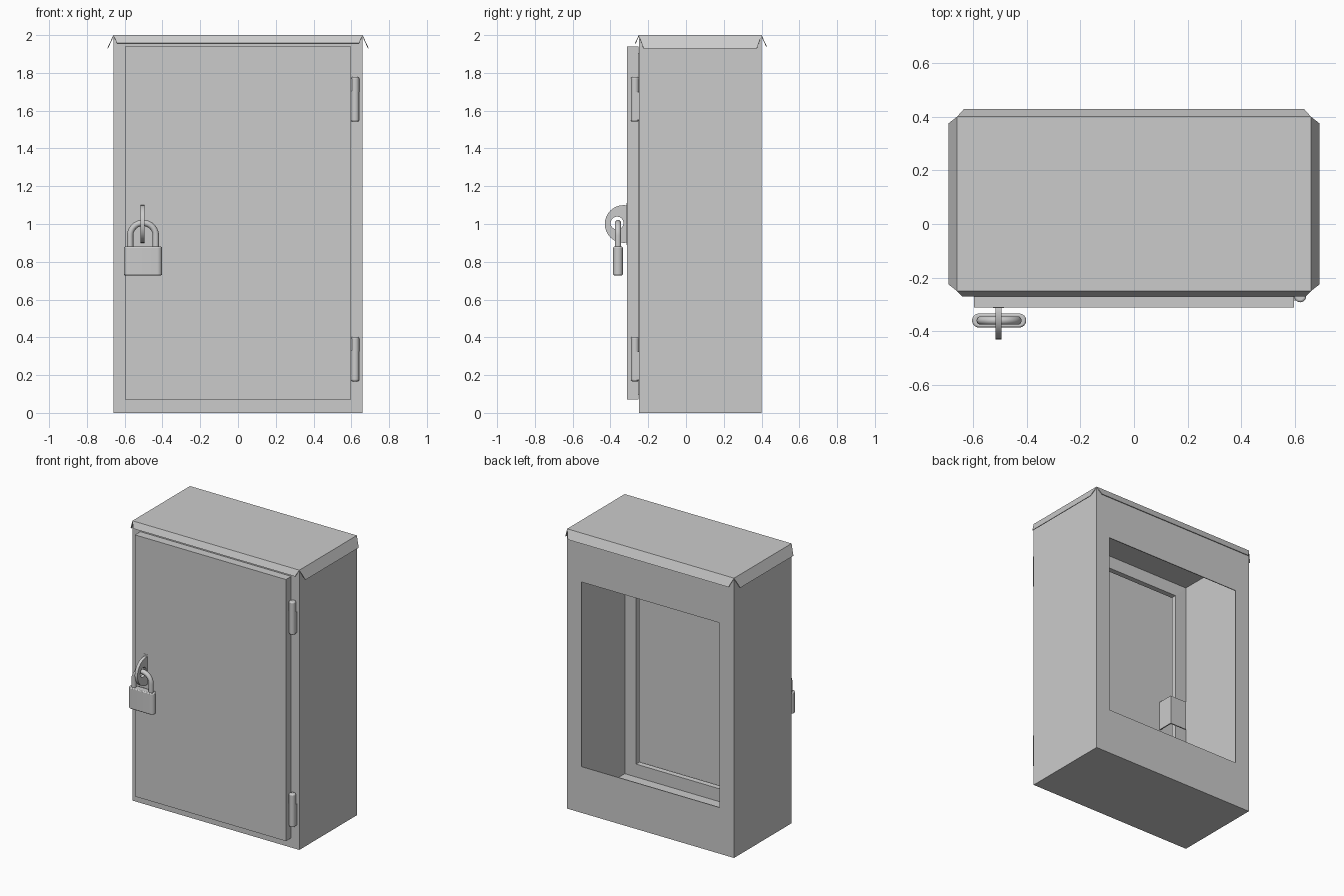
import bpy, bmesh, math
from mathutils import Vector

if "Cube" in bpy.data.objects:
    bpy.data.objects.remove(bpy.data.objects["Cube"])


def mesh_object(name, verts, faces, thickness=0, offset=-1):
    me = bpy.data.meshes.new(name)
    me.from_pydata(verts, [], faces)
    ob = bpy.data.objects.new(name, me)
    bpy.context.collection.objects.link(ob)
    if thickness:
        m = ob.modifiers.new("sheet", "SOLIDIFY")
        m.thickness, m.offset = thickness, offset
    return ob


def rect_loft(name, rings, cap=False, thickness=0.006):
    """Bridge rectangles (x half width, z low, z high, y), back to front."""
    verts, faces = [], []
    for hx, z0, z1, y in rings:
        verts += [(-hx, y, z0), (hx, y, z0), (hx, y, z1), (-hx, y, z1)]
    for r in range(len(rings) - 1):
        for i in range(4):
            j = (i + 1) % 4
            faces.append((r * 4 + i, r * 4 + j, r * 4 + 4 + j, r * 4 + 4 + i))
    if cap:
        n = len(verts)
        faces.append((n - 4, n - 3, n - 2, n - 1))
    return mesh_object(name, verts, faces, thickness)


def box(name, lo, hi):
    bpy.ops.mesh.primitive_cube_add(size=1, location=[(a + b) / 2 for a, b in zip(lo, hi)])
    ob = bpy.context.object
    ob.name = name
    ob.scale = [b - a for a, b in zip(lo, hi)]
    bpy.ops.object.transform_apply(location=False, rotation=False, scale=True)
    return ob


def bevel(ob, width, segments=3):
    m = ob.modifiers.new("rounding", "BEVEL")
    m.width, m.segments, m.limit_method = width, segments, "ANGLE"
    m.angle_limit = math.radians(40)


def smooth(ob):
    bpy.ops.object.select_all(action="DESELECT")
    ob.select_set(True)
    bpy.context.view_layer.objects.active = ob
    bpy.ops.object.shade_smooth_by_angle(angle=math.radians(35))


# Sheet metal housing: window in the back, door opening with a lip in front
rect_loft("housing", [(0.546, 0.33, 1.65, 0.40), (0.66, 0, 2, 0.40),
                      (0.66, 0, 2, -0.25), (0.567, 0.095, 1.905, -0.25),
                      (0.567, 0.095, 1.905, -0.28)])

# Hollow tray door
rect_loft("door", [(0.597, 0.07, 1.94, -0.252), (0.597, 0.07, 1.94, -0.312)], cap=True)

# Flared rain skirt around the roof
for name, quad in {
    "roof_skirt_front": [(-.66, -.25, 2), (-.64, -.27, 1.957), (.64, -.27, 1.957), (.66, -.25, 2)],
    "roof_skirt_back": [(.66, .40, 2), (.635, .428, 1.94), (-.635, .428, 1.94), (-.66, .40, 2)],
    "roof_skirt_right": [(.66, -.25, 2), (.692, -.225, 1.93), (.692, .375, 1.93), (.66, .40, 2)],
    "roof_skirt_left": [(-.66, .40, 2), (-.692, .375, 1.93), (-.692, -.225, 1.93), (-.66, -.25, 2)],
}.items():
    mesh_object(name, quad, [(0, 1, 2, 3)], 0.004)

# Hinges: rounded barrel with one leaf on the housing and one on the door
for tag, z in (("upper", 1.66), ("lower", 0.285)):
    bpy.ops.mesh.primitive_cylinder_add(vertices=24, radius=0.022, depth=0.235,
                                        location=(0.62, -0.27, z))
    barrel = bpy.context.object
    barrel.name = tag + "_hinge_barrel"
    bevel(barrel, 0.008)
    smooth(barrel)
    box(tag + "_hinge_housing_leaf", (0.615, -0.272, z - 0.11), (0.642, -0.248, z + 0.04))
    box(tag + "_hinge_door_leaf", (0.594, -0.285, z + 0.045), (0.622, -0.255, z + 0.11))

# Hasp: rounded plate with a round hole standing out of the door
bm = bmesh.new()
N = 32
cy, cz, R = -0.33, 1.0, 0.10
hy, hz, r = -0.365, 1.005, 0.034
grid = []
for x in (-0.516, -0.494):
    outer, inner = [], []
    for i in range(N):
        a = 2 * math.pi * i / N
        c, s = math.cos(a), math.sin(a)
        outer.append(bm.verts.new((x, min(cy + R * c, -0.30), cz + R * s)))
        inner.append(bm.verts.new((x, hy + r * c, hz + r * s)))
    grid.append((outer, inner))
(o0, i0), (o1, i1) = grid
for i in range(N):
    j = (i + 1) % N
    for a, b in ((o0, i0), (i0, i1), (i1, o1), (o1, o0)):
        bm.faces.new((a[i], a[j], b[j], b[i]))
bmesh.ops.recalc_face_normals(bm, faces=bm.faces)
me = bpy.data.meshes.new("hasp_plate")
bm.to_mesh(me)
bm.free()
hasp = bpy.data.objects.new("hasp_plate", me)
bpy.context.collection.objects.link(hasp)
smooth(hasp)
box("hasp_slot_trim", (-0.525, -0.314, 0.89), (-0.485, -0.308, 1.11))

# Catch hook on the inside of the door, reaching behind the lip
box("catch_web", (-0.486, -0.31, 0.87), (-0.478, -0.19, 1.08))
box("catch_plate", (-0.61, -0.198, 0.87), (-0.478, -0.19, 1.08))

# Padlock body: stadium outline extruded upward
px, py = -0.503, -0.36
hw, hr, n = 0.075, 0.026, 12
outline = []
for side, start in ((1, -90), (-1, 90)):
    for i in range(n + 1):
        a = math.radians(start + 180 * i / n)
        outline.append((px + side * hw + hr * math.cos(a), py + hr * math.sin(a)))
k = len(outline)
verts = [(x, y, z) for z in (0.728, 0.88) for x, y in outline]
faces = [(i, (i + 1) % k, k + (i + 1) % k, k + i) for i in range(k)]
faces += [tuple(reversed(range(k))), tuple(range(k, 2 * k))]
lock = mesh_object("padlock_body", verts, faces)
bevel(lock, 0.006, 2)
smooth(lock)

# Padlock shackle: a round bar bent into an arch
path = [(px + 0.068, py, 0.86)]
path += [(px + 0.068 * math.cos(math.pi * i / 20), py, 0.938 + 0.068 * math.sin(math.pi * i / 20))
         for i in range(21)]
path.append((px - 0.068, py, 0.86))
cu = bpy.data.curves.new("padlock_shackle", "CURVE")
cu.dimensions, cu.bevel_depth, cu.bevel_resolution = "3D", 0.0165, 3
sp = cu.splines.new("POLY")
sp.points.add(len(path) - 1)
for p, co in zip(sp.points, path):
    p.co = (*co, 1)
sp.use_smooth = True
bpy.context.collection.objects.link(bpy.data.objects.new("padlock_shackle", cu))
